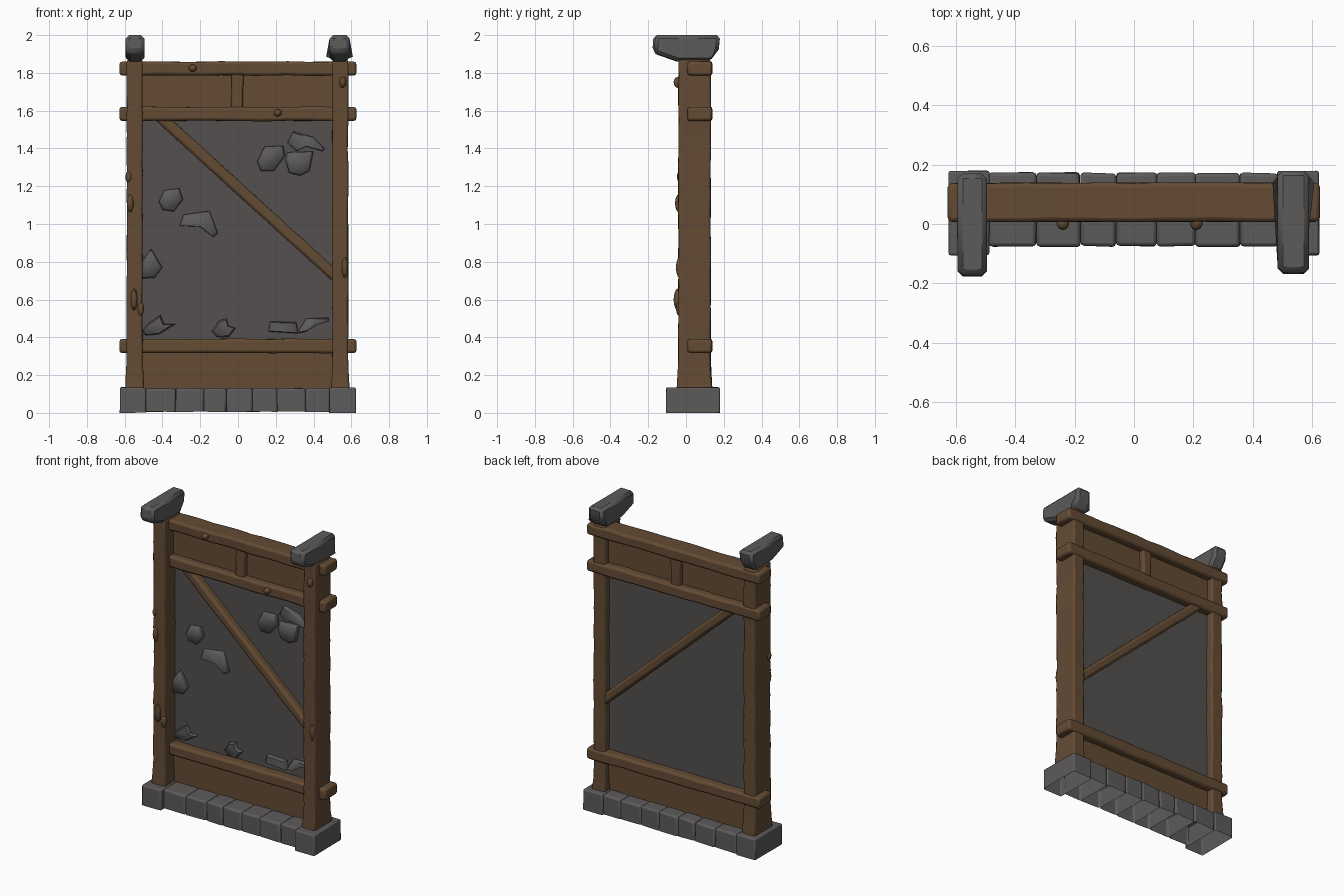
import bpy, bmesh, math, random
from mathutils import Vector, Matrix

if "Cube" in bpy.data.objects:
    bpy.data.objects.remove(bpy.data.objects["Cube"])

random.seed(4)


def material(name, rgb):
    m = bpy.data.materials.new(name)
    m.diffuse_color = (*rgb, 1)
    m.use_nodes = True
    m.node_tree.nodes["Principled BSDF"].inputs["Base Color"].default_value = m.diffuse_color
    return m


WOOD = material("brown wood", (0.125, 0.070, 0.034))
PLASTER = material("grey plaster", (0.088, 0.081, 0.078))
STONE = material("grey stone", (0.108, 0.103, 0.102))


def finish(name, bm, mat, bevel=0.0, segments=2, smooth=35):
    bmesh.ops.recalc_face_normals(bm, faces=bm.faces)
    me = bpy.data.meshes.new(name)
    bm.to_mesh(me)
    bm.free()
    me.materials.append(mat)
    ob = bpy.data.objects.new(name, me)
    bpy.context.collection.objects.link(ob)
    if bevel:
        mod = ob.modifiers.new("worn edges", 'BEVEL')
        mod.width, mod.segments, mod.limit_method = bevel, segments, 'ANGLE'
        mod.angle_limit = math.radians(40)
    bpy.context.view_layer.objects.active = ob
    ob.select_set(True)
    bpy.ops.object.shade_smooth_by_angle(angle=math.radians(smooth))
    ob.select_set(False)
    return ob


def box(name, lo, hi, mat, bevel=0.0, rough=0.0, hollow=False):
    """Box from corner to corner, with optional uneven corners and open underside."""
    bm = bmesh.new()
    bmesh.ops.create_cube(bm, size=1)
    for v in bm.verts:
        for i in range(3):
            v.co[i] = (lo[i] + hi[i]) / 2 + v.co[i] * (hi[i] - lo[i]) + random.uniform(-rough, rough)
        v.co.z = max(v.co.z, 0)
    if hollow:
        bm.faces.ensure_lookup_table()
        under = min(bm.faces, key=lambda f: f.calc_center_median().z)
        bmesh.ops.delete(bm, geom=[under], context='FACES_ONLY')
    return finish(name, bm, mat, bevel)


def timber(name, start, end, width, depth, rough=0.0025, rings=14, flare=0.0, bevel=0.01):
    """Hewn beam in the xz plane: rings of four corners, swept from start to end."""
    a, b = Vector(start), Vector(end)
    d = (b - a).normalized()
    side = Vector((d.z, 0, -d.x))
    bm = bmesh.new()
    loops = []
    for k in range(rings + 1):
        t = k / rings
        grow = flare * max(0, 1 - t * 14)
        c = a.lerp(b, t)
        loop = []
        for sx, sy in ((-1, -1), (1, -1), (1, 1), (-1, 1)):
            jitter = rough if 0 < k < rings else 0
            p = c + side * (sx * width * (1 + grow) / 2 + random.uniform(-jitter, jitter))
            p.y += sy * depth / 2 * (1 + 0.6 * grow) + random.uniform(-jitter, jitter)
            loop.append(bm.verts.new(p))
        loops.append(loop)
    for l0, l1 in zip(loops, loops[1:]):
        for i in range(4):
            j = (i + 1) % 4
            bm.faces.new((l0[i], l0[j], l1[j], l1[i]))
    bm.faces.new(loops[0])
    bm.faces.new(loops[-1])
    return finish(name, bm, WOOD, bevel)


def bump(name, centre, size, mat=WOOD):
    """Knot or splinter on the timber."""
    bm = bmesh.new()
    bmesh.ops.create_icosphere(bm, subdivisions=2, radius=1,
                               matrix=Matrix.Translation(centre) @ Matrix.Diagonal((*size, 1)))
    return finish(name, bm, mat)


# Thin plaster field and plank panels
box("plaster_panel", (-0.51, 0.069, 0.38), (0.51, 0.081, 1.56), PLASTER)
box("upper_plank", (-0.51, 0.055, 1.61), (0.51, 0.088, 1.8), WOOD)
box("lower_plank", (-0.51, 0.055, 0.12), (0.51, 0.088, 0.33), WOOD)

# Timber frame
for name, x in (("left_post", -0.547), ("right_post", 0.541)):
    timber(name, (x, 0.045, 0.12), (x, 0.045, 1.87), 0.084, 0.17, 0.0025, 22, 0.2)
for name, z, w in (("top_rail", 1.823, 0.073), ("middle_rail", 1.583, 0.074), ("bottom_rail", 0.354, 0.074)):
    timber(name, (-0.628, 0.073, z), (0.627, 0.073, z), w, 0.13, bevel=0.014)
timber("short_strut", (-0.004, 0.07, 1.6), (-0.004, 0.07, 1.81), 0.064, 0.105, 0.003, 4)
timber("diagonal_brace", (-0.42, 0.073, 1.575), (0.53, 0.073, 0.71), 0.06, 0.105, 0.002, bevel=0.016)

# Knots and splinters
for x, z in ((-0.24, 1.825), (0.21, 1.588)):
    bump("rail_knot", (x, 0.005, z), (0.022, 0.026, 0.02))
for x, y, z, s in ((-0.578, -0.025, 1.25, 0.035), (-0.57, -0.035, 1.11, 0.05), (-0.55, -0.042, 0.6, 0.06),
                   (-0.515, -0.03, 0.55, 0.04), (0.555, -0.042, 1.75, 0.03), (0.565, -0.03, 0.77, 0.06)):
    bump("post_splinter", (x, y, z), (0.018, 0.024, s))

# Stone brackets on the posts: side profile pushed across x, narrower at the foot
PROFILE = ((-0.172, 2.0), (-0.178, 1.915), (-0.155, 1.897), (-0.05, 1.86), (0.118, 1.86),
           (0.135, 1.885), (0.165, 1.925), (0.172, 2.0))
for name, xc, half, dy in (("left_bracket", -0.545, 0.05, 0), ("right_bracket", 0.5375, 0.053, 0.009)):
    bm = bmesh.new()
    rows = [[bm.verts.new((xc + s * half * (0.9 if z < 1.87 else 1), y + dy, z)) for y, z in PROFILE]
            for s in (-1, 1)]
    bm.faces.new(rows[0])
    bm.faces.new(rows[1])
    n = len(PROFILE)
    for i in range(n):
        j = (i + 1) % n
        bm.faces.new((rows[0][i], rows[0][j], rows[1][j], rows[1][i]))
    finish(name, bm, STONE, 0.018, 1)

# Stone footing, open underneath: two large end blocks and a row of smaller blocks
for x0, x1 in ((-0.625, -0.488), (0.484, 0.625)):
    box("footing_end", (x0, -0.105, 0), (x1, 0.179, 0.135), STONE, 0.008, 0.002, True)
SEAMS = (-0.49, -0.33, -0.182, -0.06, 0.077, 0.207, 0.357, 0.486)
for x0, x1 in zip(SEAMS, SEAMS[1:]):
    box("footing_stone", (x0, -0.075, 0.006), (x1, 0.172, 0.131), STONE, 0.012, 0.003, True)

# Stones showing through the plaster: outlines domed forward in shrinking rings
OUTLINES = (
    ((0.10, 1.33), (0.14, 1.41), (0.24, 1.415), (0.25, 1.36), (0.19, 1.28), (0.12, 1.28)),
    ((0.26, 1.43), (0.29, 1.49), (0.40, 1.46), (0.46, 1.40), (0.45, 1.385), (0.36, 1.41), (0.31, 1.385)),
    ((0.25, 1.34), (0.26, 1.38), (0.40, 1.385), (0.38, 1.28), (0.33, 1.255), (0.27, 1.27)),
    ((-0.42, 1.12), (-0.39, 1.18), (-0.31, 1.19), (-0.29, 1.13), (-0.34, 1.065), (-0.40, 1.075)),
    ((-0.31, 0.99), (-0.29, 1.05), (-0.15, 1.07), (-0.105, 0.95), (-0.13, 0.93), (-0.20, 0.985)),
    ((-0.51, 0.71), (-0.51, 0.80), (-0.46, 0.87), (-0.40, 0.77), (-0.44, 0.715)),
    ((-0.51, 0.43), (-0.48, 0.47), (-0.41, 0.52), (-0.39, 0.47), (-0.33, 0.47), (-0.42, 0.415), (-0.49, 0.41)),
    ((-0.14, 0.43), (-0.10, 0.49), (-0.06, 0.50), (-0.05, 0.46), (-0.01, 0.45), (-0.05, 0.40), (-0.11, 0.40)),
    ((0.16, 0.43), (0.17, 0.485), (0.31, 0.48), (0.32, 0.42), (0.24, 0.425)),
    ((0.31, 0.42), (0.36, 0.50), (0.48, 0.505), (0.48, 0.485), (0.42, 0.47), (0.36, 0.43)),
)
for pts in OUTLINES:
    cx = sum(p[0] for p in pts) / len(pts)
    cz = sum(p[1] for p in pts) / len(pts)
    bm = bmesh.new()
    rows = [[bm.verts.new((cx + (x - cx) * s, y, cz + (z - cz) * s)) for x, z in pts]
            for y, s in ((0.078, 1.0), (0.055, 0.97), (0.042, 0.82))]
    for r0, r1 in zip(rows, rows[1:]):
        for i in range(len(pts)):
            j = (i + 1) % len(pts)
            bm.faces.new((r0[i], r0[j], r1[j], r1[i]))
    bm.faces.new(rows[0])
    bm.faces.new(rows[-1])
    finish("wall_stone", bm, STONE, smooth=60)
